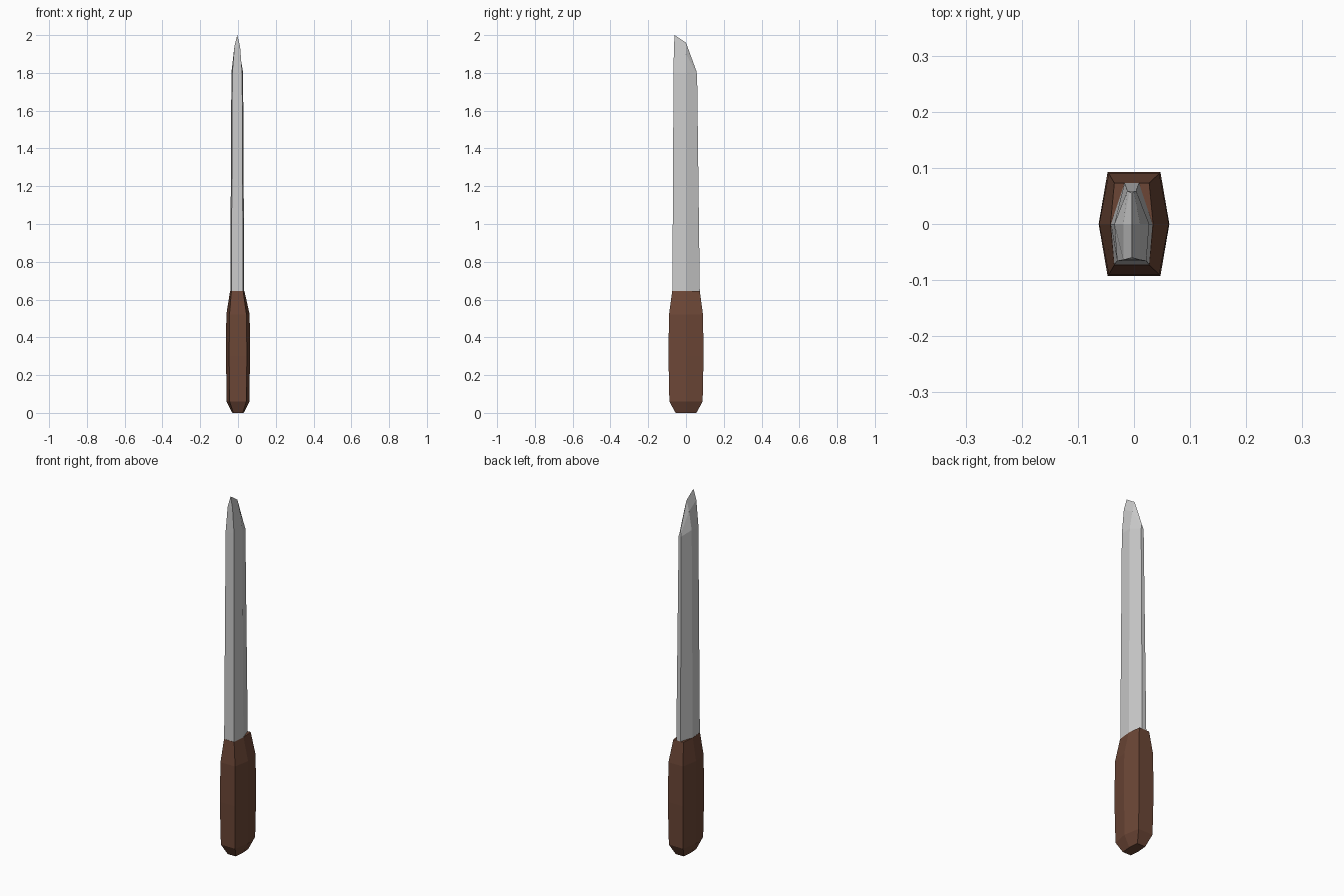
import bpy
import bmesh

if "Cube" in bpy.data.objects:
    bpy.data.objects.remove(bpy.data.objects["Cube"])


def hex_ring(z, front, mid, back, cx=0.0):
    """Six-sided section; each pair is (half width, y). z may be one value or three."""
    zf, zm, zb = z if isinstance(z, tuple) else (z, z, z)
    (fw, fy), (mw, my), (bw, by) = front, mid, back
    return [(cx - fw, fy, zf), (cx + fw, fy, zf), (cx + mw, my, zm),
            (cx + bw, by, zb), (cx - bw, by, zb), (cx - mw, my, zm)]


def loft(name, rings, color=None):
    bm = bmesh.new()
    loops = [[bm.verts.new(p) for p in r] for r in rings]
    for a, b in zip(loops, loops[1:]):
        for i in range(6):
            j = (i + 1) % 6
            bm.faces.new((a[i], a[j], b[j], b[i]))
    for loop in (loops[0], loops[-1]):
        bm.faces.new((loop[0], loop[1], loop[2], loop[5]))
        bm.faces.new((loop[5], loop[2], loop[3], loop[4]))
    bmesh.ops.remove_doubles(bm, verts=bm.verts, dist=0.0005)
    bmesh.ops.recalc_face_normals(bm, faces=bm.faces)
    mesh = bpy.data.meshes.new(name)
    bm.to_mesh(mesh)
    bm.free()
    obj = bpy.data.objects.new(name, mesh)
    bpy.context.collection.objects.link(obj)
    if color:
        mat = bpy.data.materials.new(name + "_color")
        mat.diffuse_color = color
        mat.use_nodes = True
        mat.node_tree.nodes["Principled BSDF"].inputs["Base Color"].default_value = mat.diffuse_color
        mesh.materials.append(mat)
    return obj


# Wooden grip: hexagonal, tapered at both ends
grip = []
for z, fw, mw, y, cx in [(0.0, 0.025, 0.030, 0.055, 0), (0.06, 0.044, 0.061, 0.088, 0),
                         (0.30, 0.047, 0.063, 0.093, 0), (0.52, 0.045, 0.062, 0.090, 0),
                         (0.645, 0.031, 0.038, 0.073, -0.004)]:
    grip.append(hex_ring(z, (fw, -y), (mw, 0), (fw, y), cx))
loft("handle", grip, (0.15, 0.062, 0.037, 1))

# Blade: broad spine at the front, thin edge at the back, slanted tip
loft("blade", [
    hex_ring(0.64, (0.031, -0.072), (0.037, 0), (0.013, 0.073), -0.004),
    hex_ring((1.80, 1.80, 1.78), (0.026, -0.066), (0.031, 0), (0.008, 0.059), -0.004),
    hex_ring((1.94, 1.90, 1.795), (0.015, -0.064), (0.015, 0), (0.004, 0.057), -0.004),
    hex_ring((2.0, 1.96, 1.81), (0, -0.060), (0, 0), (0, 0.055), -0.004),
])
